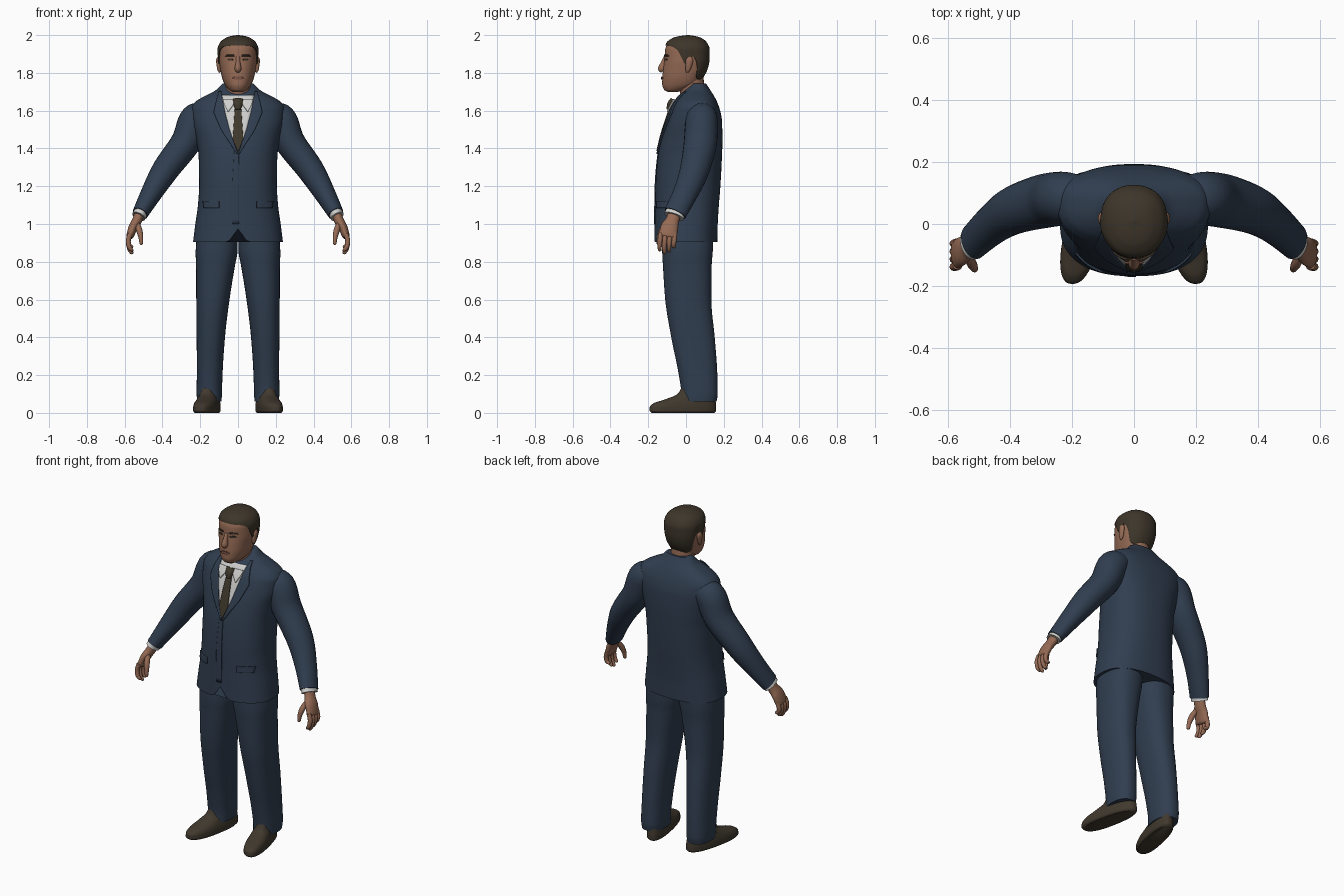
import bpy, bmesh, math
from mathutils import Vector


def material(name, rgb):
    m = bpy.data.materials.new(name)
    m.diffuse_color = (*rgb, 1)
    return m


SUIT = material("navy cloth", (0.030, 0.048, 0.080))
SKIN = material("skin", (0.30, 0.145, 0.090))
HAIR = material("dark brown hair", (0.047, 0.036, 0.023))
SHOE = material("brown leather", (0.052, 0.040, 0.027))
TIE = material("olive brown silk", (0.050, 0.040, 0.024))
SHIRT = material("white shirt", (0.62, 0.62, 0.61))
LIP = material("lip", (0.20, 0.085, 0.06))


def interp(keys, t):
    """Smooth interpolation without overshoot; the first value of a key is its position."""
    t = min(max(t, keys[0][0]), keys[-1][0])
    i = 0
    while i < len(keys) - 2 and t > keys[i + 1][0]:
        i += 1

    def slope(k, c):
        return (keys[k + 1][c] - keys[k][c]) / (keys[k + 1][0] - keys[k][0])

    def tangent(k, c):
        if k == 0:
            return slope(0, c)
        if k == len(keys) - 1:
            return slope(k - 1, c)
        a, b = slope(k - 1, c), slope(k, c)
        return 2 * a * b / (a + b) if a * b > 0 else 0
    h = keys[i + 1][0] - keys[i][0]
    s = (t - keys[i][0]) / h
    return [(2*s**3 - 3*s*s + 1) * keys[i][c] + (s**3 - 2*s*s + s) * h * tangent(i, c)
            + (3*s*s - 2*s**3) * keys[i+1][c] + (s**3 - s*s) * h * tangent(i + 1, c)
            for c in range(1, len(keys[0]))]


def samples(keys, n):
    return [a[0] + (b[0] - a[0]) * j / n for a, b in zip(keys, keys[1:]) for j in range(n)] + [keys[-1][0]]


def skin_rows(name, rows, mat, closed=True, mirror=False, thick=0):
    bm = bmesh.new()
    vs = [[bm.verts.new(p) for p in r] for r in rows]
    n = len(rows[0])
    for a, b in zip(vs, vs[1:]):
        for j in range(n if closed else n - 1):
            k = (j + 1) % n
            bm.faces.new((a[j], a[k], b[k], b[j]))
    if closed:
        bm.faces.new(vs[0][::-1])
        bm.faces.new(vs[-1])
    bmesh.ops.recalc_face_normals(bm, faces=bm.faces)
    for f in bm.faces:
        f.smooth = True
    me = bpy.data.meshes.new(name)
    bm.to_mesh(me)
    bm.free()
    me.set_sharp_from_angle(angle=math.radians(50))
    me.materials.append(mat)
    ob = bpy.data.objects.new(name, me)
    bpy.context.collection.objects.link(ob)
    if thick:
        m = ob.modifiers.new("thickness", 'SOLIDIFY')
        m.thickness, m.offset = thick, 0
    if mirror:
        ob.modifiers.new("mirror", 'MIRROR')
    return ob


def section(keys, z, a, p):
    """Point on a cross-section: keys are (z, centre x, half width, front y, back y, mid y)."""
    xc, hw, yf, yb, ym = interp(keys, z)
    c, s = math.cos(a), math.sin(a)
    y = ym + ((yb - ym) if s > 0 else (ym - yf)) * math.copysign(abs(s) ** (2 / p), s)
    return xc + hw * math.copysign(abs(c) ** (2 / p), c), y, z


def loft(name, keys, mat, p=2.2, seg=48, n=6, tweak=lambda x, y, z: (x, y, z), mirror=False):
    rows = [[tweak(*section(keys, z, 2 * math.pi * j / seg, p)) for j in range(seg)]
            for z in samples(keys, n)]
    return skin_rows(name, rows, mat, mirror=mirror)


def patch(name, keys, edges, mat, p=2.2, lift=0.003, thick=0.008, mirror=False):
    """Thin plate lying on the front of a loft; edges are (z, x left, x right)."""
    rows = []
    for (z0, a0, b0), (z1, a1, b1) in zip(edges, edges[1:]):
        for i in range(9):
            t = i / 8
            if t == 0 and rows:
                continue
            z, a, b = z0 + (z1-z0)*t, a0 + (a1-a0)*t, b0 + (b1-b0)*t
            row = []
            for j in range(9):
                x = a + (b - a) * j / 8
                _, hw, yf, yb, ym = interp(keys, z)
                d = max(0, 1 - abs(x / hw) ** p) ** (1 / p)
                row.append((x, ym + (yf - ym) * d - lift, z))
            rows.append(row)
    return skin_rows(name, rows, mat, closed=False, mirror=mirror, thick=thick)


def tube(name, pts, mat, seg=24, n=6, mirror=True):
    """Tube through (x, y, z, radius sideways, radius in y)."""
    keys = [(i, *q) for i, q in enumerate(pts)]
    rows = []
    for t in samples(keys, n):
        q = interp(keys, t)
        d = (Vector(interp(keys, t + .2)[:3]) - Vector(interp(keys, t - .2)[:3])).normalized()
        v = Vector((0, 1, 0))
        v = (v - d * v.dot(d)).normalized()
        u = d.cross(v)
        rows.append([Vector(q[:3]) + u * q[3] * math.cos(2*math.pi*j/seg)
                     + v * q[4] * math.sin(2*math.pi*j/seg) for j in range(seg)])
    return skin_rows(name, rows, mat, mirror=mirror)


# Jacket body, with a small cutaway at the front of the hem
torso = [(.905, 0, .238, -.168, .166, 0), (1.0, 0, .226, -.166, .168, .005), (1.1, 0, .212, -.164, .174, .01),
         (1.2, 0, .206, -.162, .182, .015), (1.35, 0, .208, -.15, .19, .03), (1.45, 0, .222, -.13, .193, .045),
         (1.55, 0, .245, -.10, .19, .06), (1.61, 0, .248, -.078, .178, .07), (1.645, 0, .228, -.06, .165, .07),
         (1.675, 0, .18, -.04, .15, .065), (1.71, 0, .115, -.005, .128, .06), (1.745, 0, .08, .03, .105, .06)]


def cutaway(x, y, z):
    low = max(0, (1.05 - z) / .145)
    return x, y, z + (.07 * low * math.exp(-(x / .03) ** 2) if y < 0 else 0)


loft("jacket_body", torso, SUIT, p=2.4, seg=96, tweak=cutaway)
patch("jacket_front_overlap", torso, [(1.0, -.03, .006), (1.2, -.03, .006), (1.385, -.02, .004)], SUIT, 2.4, .001, .006)
patch("lapel", torso, [(1.37, 0, .006), (1.5, .045, .09), (1.59, .068, .128), (1.65, .08, .115), (1.7, .088, .1)],
      SUIT, 2.4, .005, .009, mirror=True)
patch("pocket_flap", torso, [(1.085, .10, .18), (1.12, .10, .185)], SUIT, 2.4, .003, mirror=True)

# Shirt front, tie and collar
patch("shirt_front", torso, [(1.38, -.002, .002), (1.52, -.052, .052), (1.61, -.076, .076), (1.68, -.088, .088)],
      SHIRT, 2.4, .002, .005)
patch("tie_blade", torso, [(1.385, -.003, .003), (1.45, -.028, .028), (1.61, -.017, .017)], TIE, 2.4, .008)
tube("tie_knot", [(0, -.092, 1.605, .014, .012), (0, -.082, 1.635, .024, .017), (0, -.068, 1.66, .026, .014)],
     TIE, mirror=False)


def tilt(x, y, z):
    return x, y, z + .55 * (y - .02)


loft("shirt_collar", [(1.62, 0, .094, -.068, .11, .03), (1.655, 0, .088, -.06, .105, .03),
                      (1.69, 0, .08, -.05, .102, .03), (1.697, 0, .07, -.04, .092, .03)], SHIRT, 2, tweak=tilt)
patch("collar_wing", torso, [(1.595, .05, .054), (1.635, .022, .074), (1.66, .012, .08)], SHIRT, 2.4, .014, mirror=True)

# Sleeves, cuffs and hands
tube("sleeve", [(.16, .085, 1.585, .065, .07), (.222, .083, 1.55, .088, .085), (.272, .077, 1.44, .08, .088),
                (.385, .045, 1.285, .071, .078), (.46, -.005, 1.16, .056, .066), (.518, -.058, 1.055, .042, .06)], SUIT)
tube("shirt_cuff", [(.505, -.048, 1.08, .036, .053), (.526, -.064, 1.04, .037, .054)], SHIRT, n=2)
tube("palm", [(.518, -.058, 1.06, .026, .034), (.534, -.072, 1.02, .026, .036), (.556, -.088, .98, .024, .047),
              (.572, -.097, .935, .019, .048), (.576, -.099, .925, .008, .03)], SKIN)
for i, name in enumerate(("index", "middle", "ring", "little")):
    y, tip = -.134 + i * .025, (.855, .84, .85, .872)[i]
    tube(name + "_finger", [(.570, y, .95, .013, .013), (.581, y - .004, .91, .013, .0125),
                            (.575, y - .006, (tip + .9) / 2, .012, .0115), (.562, y - .004, tip + .006, .009, .009),
                            (.560, y - .004, tip, .003, .003)], SKIN, seg=12, n=4)
tube("thumb", [(.538, -.09, 1.01, .014, .014), (.522, -.128, .965, .016, .016), (.514, -.142, .925, .012, .013),
               (.512, -.146, .895, .009, .009), (.512, -.146, .89, .003, .003)], SKIN, seg=12, n=4)

# Trousers
loft("trouser_leg", [(.06, .152, .064, -.03, .162, .07), (.1, .152, .067, -.025, .168, .07),
                     (.2, .15, .068, -.038, .166, .06), (.4, .144, .075, -.078, .152, .035),
                     (.6, .133, .088, -.11, .134, .01), (.78, .119, .103, -.122, .136, .005),
                     (.86, .113, .111, -.126, .142, .005), (.95, .11, .108, -.125, .145, .005)],
     SUIT, 2.3, mirror=True)


# Shoes, toes turned out
def toe_out(x, y, z):
    return x - .2 * y, y, z


loft("shoe", [(0, .16, .052, -.182, .15, -.03), (.012, .16, .06, -.193, .16, -.03), (.03, .16, .06, -.192, .16, -.03),
              (.052, .16, .057, -.17, .158, -.02), (.07, .16, .052, -.115, .156, 0), (.1, .16, .046, -.045, .15, .05),
              (.14, .158, .042, -.02, .14, .06)], SHOE, 2.4, tweak=toe_out, mirror=True)

# Head and neck
head = [(1.698, 0, .025, -.095, -.045, -.07), (1.71, 0, .046, -.115, -.01, -.05), (1.74, 0, .071, -.126, .06, -.01),
        (1.78, 0, .086, -.125, .09, 0), (1.82, 0, .094, -.121, .108, .01), (1.87, 0, .1, -.114, .116, .01),
        (1.92, 0, .1, -.111, .116, .01), (1.955, 0, .089, -.098, .103, .01), (1.98, 0, .06, -.066, .075, .01),
        (1.989, 0, .035, -.035, .045, .01), (1.993, 0, .006, .004, .016, .01)]
loft("head", head, SKIN, 2.2)
tube("neck", [(0, .05, 1.6, .066, .066), (0, .035, 1.7, .066, .066), (0, .02, 1.8, .07, .07)], SKIN, mirror=False)
tube("nose", [(0, -.108, 1.885, .01, .009), (0, -.118, 1.855, .012, .014), (0, -.126, 1.823, .018, .022),
              (0, -.12, 1.808, .012, .014)], SKIN, n=4, mirror=False)
tube("ear", [(.098, .006, 1.802, .004, .006), (.1, .01, 1.82, .01, .014), (.104, .018, 1.865, .012, .02),
             (.102, .02, 1.888, .004, .008)], SKIN, n=4)
patch("eyebrow", head, [(1.888, .018, .066), (1.896, .022, .06)], HAIR, thick=.006, mirror=True)
patch("eye", head, [(1.865, .03, .05), (1.871, .024, .057), (1.876, .032, .05)], HAIR, lift=.001, thick=.004, mirror=True)
patch("lips", head, [(1.765, -.016, .016), (1.773, -.03, .03), (1.781, -.014, .014)], LIP, thick=.006)

# Hair cap: the lower edge follows a hairline that depends on direction
hairline = [(-1, 1.945), (-.7, 1.94), (-.4, 1.92), (-.22, 1.88), (-.08, 1.845), (.08, 1.86), (.2, 1.888),
            (.38, 1.86), (.55, 1.78), (1, 1.755)]
rows = []
for i in range(26):
    t = max(0, i - 1) / 24
    row = []
    for j in range(96):
        a = 2 * math.pi * j / 96
        low = interp(hairline, math.sin(a))[0]
        x, y, z = section(head, low + (1.993 - low) * math.sin(t * math.pi / 2), a, 2.2)
        k = .97 if i == 0 else 1.05 + .04 * min(1, t * 3)
        row.append((x * k, .01 + (y - .01) * k, z + .007 * t))
    rows.append(row)
skin_rows("hair", rows, HAIR)
